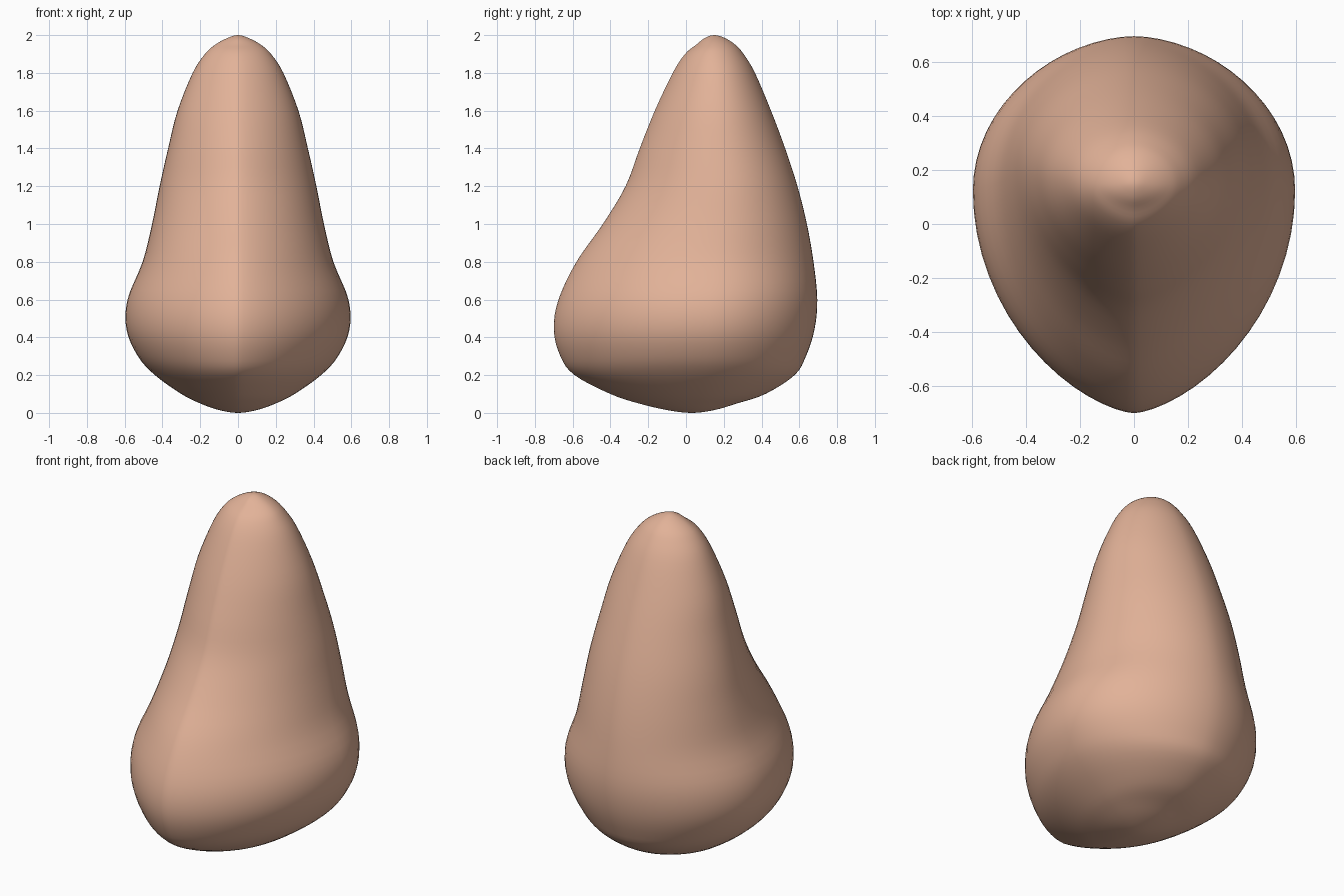
import bpy, bmesh, math

if "Cube" in bpy.data.objects:
    bpy.data.objects.remove(bpy.data.objects["Cube"])

skin = bpy.data.materials.new("skin")
skin.diffuse_color = (0.76, 0.445, 0.314, 1)
skin.use_nodes = True
skin.node_tree.nodes["Principled BSDF"].inputs["Base Color"].default_value = skin.diffuse_color

# Horizontal sections: height, half width, front y, back y, y of the widest point
SECTIONS = [
    (0.00, 0.00, 0.03, 0.03, 0.03),
    (0.015, 0.10, -0.10, 0.15, 0.04),
    (0.05, 0.20, -0.25, 0.27, 0.06),
    (0.10, 0.30, -0.40, 0.42, 0.08),
    (0.20, 0.44, -0.59, 0.575, 0.10),
    (0.30, 0.53, -0.665, 0.635, 0.11),
    (0.44, 0.59, -0.70, 0.68, 0.12),
    (0.60, 0.585, -0.675, 0.695, 0.13),
    (0.80, 0.505, -0.58, 0.675, 0.15),
    (1.00, 0.455, -0.44, 0.64, 0.18),
    (1.20, 0.415, -0.32, 0.59, 0.19),
    (1.40, 0.37, -0.245, 0.525, 0.18),
    (1.60, 0.32, -0.165, 0.45, 0.17),
    (1.80, 0.24, -0.07, 0.365, 0.16),
    (1.90, 0.175, -0.005, 0.305, 0.15),
    (1.95, 0.12, 0.055, 0.26, 0.15),
    (1.985, 0.055, 0.10, 0.205, 0.15),
    (2.00, 0.00, 0.15, 0.15, 0.15),
]
SIDES, STEPS = 64, 4


def blend(a, b, c, d, t):
    """Smooth curve from b to c."""
    return tuple(0.5 * (2 * q + (r - p) * t + (2 * p - 5 * q + 4 * r - s) * t * t
                        + (3 * q - p - 3 * r + s) * t ** 3)
                 for p, q, r, s in zip(a, b, c, d))


def opposite(row):
    """Section on the far side of a pole, for a rounded end."""
    z, w, f, b, c = row
    return (z, -w, b, f, c)


rows = [opposite(SECTIONS[1])] + SECTIONS + [opposite(SECTIONS[-2])]
dense = [blend(*rows[i:i + 4], s / STEPS)
         for i in range(len(rows) - 3) for s in range(STEPS)][1:]

# Nose body: rounded back, tapered front
bm = bmesh.new()
rings = []
for z, w, f, b, c in dense:
    ring = []
    for k in range(SIDES):
        a = 2 * math.pi * k / SIDES
        ca, sa = math.cos(a), math.sin(a)
        power = 1.1 if sa > 0 else 1.3
        x = w * math.copysign(abs(ca) ** power, ca)
        y = c + (b - c) * sa if sa > 0 else c + (c - f) * sa
        ring.append(bm.verts.new((x, y, max(z, 0))))
    rings.append(ring)

for lower, upper in zip(rings, rings[1:]):
    for k in range(SIDES):
        n = (k + 1) % SIDES
        bm.faces.new((lower[k], lower[n], upper[n], upper[k]))

# Underside and top poles
for ring, row in ((rings[0], SECTIONS[0]), (rings[-1], SECTIONS[-1])):
    pole = bm.verts.new((0, row[4], row[0]))
    for k in range(SIDES):
        bm.faces.new((ring[k], ring[(k + 1) % SIDES], pole))

bmesh.ops.recalc_face_normals(bm, faces=bm.faces)
for face in bm.faces:
    face.smooth = True
mesh = bpy.data.meshes.new("nose")
bm.to_mesh(mesh)
bm.free()
mesh.materials.append(skin)
bpy.context.collection.objects.link(bpy.data.objects.new("nose", mesh))
